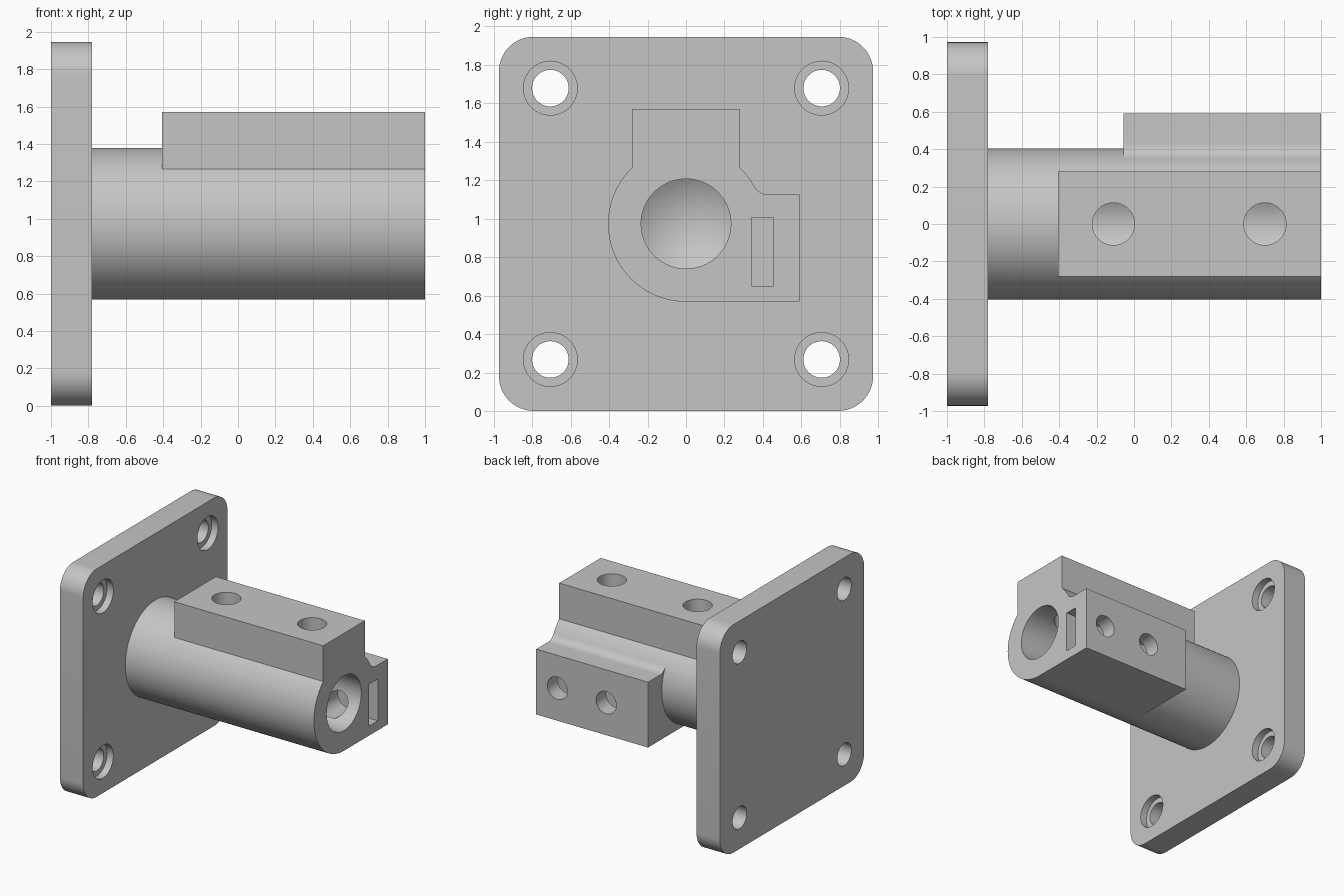
import bpy, bmesh
from math import sin, cos, pi, atan2, tan, radians, hypot
from mathutils import Vector

cube = bpy.data.objects.get("Cube")
if cube:
    bpy.data.objects.remove(cube, do_unlink=True)

grey = bpy.data.materials.new("plain grey")
grey.use_nodes = True
COLOUR = (0.56, 0.56, 0.56, 1)
grey.diffuse_color = COLOUR
grey.node_tree.nodes["Principled BSDF"].inputs["Base Color"].default_value = COLOUR

AXIS_Z = 0.973          # height of the tube axis
TUBE_R = 0.405
BORE_R = 0.233


def finish(name, bm):
    bmesh.ops.recalc_face_normals(bm, faces=bm.faces)
    mesh = bpy.data.meshes.new(name)
    bm.to_mesh(mesh)
    bm.free()
    mesh.materials.append(grey)
    ob = bpy.data.objects.new(name, mesh)
    bpy.context.collection.objects.link(ob)
    return ob


def prism(name, outline, x0, x1):
    """Extrude a (y, z) outline along x."""
    bm = bmesh.new()
    face = bm.faces.new([bm.verts.new((x0, y, z)) for y, z in outline])
    out = bmesh.ops.extrude_face_region(bm, geom=[face])
    moved = [v for v in out["geom"] if isinstance(v, bmesh.types.BMVert)]
    bmesh.ops.translate(bm, verts=moved, vec=(x1 - x0, 0, 0))
    return finish(name, bm)


def rod(name, start, end, radius, tip=0, sides=64):
    """Round rod between two points, with an optional conical tip past the end."""
    a, b = Vector(start), Vector(end)
    turn = (b - a).to_track_quat("Z", "Y")
    bm = bmesh.new()
    ring = [(radius * cos(2 * pi * i / sides), radius * sin(2 * pi * i / sides)) for i in range(sides)]
    low = [bm.verts.new(a + turn @ Vector((u, v, 0))) for u, v in ring]
    high = [bm.verts.new(b + turn @ Vector((u, v, 0))) for u, v in ring]
    apex = bm.verts.new(b + turn @ Vector((0, 0, tip))) if tip else None
    bm.faces.new(low)
    for i in range(sides):
        j = (i + 1) % sides
        bm.faces.new((low[i], low[j], high[j], high[i]))
        if apex:
            bm.faces.new((high[i], high[j], apex))
    if not apex:
        bm.faces.new(high)
    return finish(name, bm)


def box(y0, y1, z0, z1):
    return [(y0, z0), (y1, z0), (y1, z1), (y0, z1)]


def arc(y, z, r, a0, a1, steps=16):
    angles = [a0 + (a1 - a0) * i / steps for i in range(steps + 1)]
    return [(y + r * cos(a), z + r * sin(a)) for a in angles]


def combine(target, other, operation):
    other.hide_render = True
    mod = target.modifiers.new(operation, "BOOLEAN")
    mod.operation, mod.solver, mod.object = operation, "EXACT", other
    bpy.context.view_layer.objects.active = target
    bpy.ops.object.modifier_apply(modifier=mod.name)
    bpy.data.objects.remove(other, do_unlink=True)


def smooth(ob):
    bpy.ops.object.select_all(action="DESELECT")
    ob.select_set(True)
    bpy.context.view_layer.objects.active = ob
    bpy.ops.object.shade_smooth_by_angle(angle=radians(25))


# Mounting plate with rounded corners
HALF, CORNER = 0.972, 0.18
outline = []
for k, (sy, sz) in enumerate([(1, 1), (-1, 1), (-1, -1), (1, -1)]):
    c = HALF - CORNER
    outline += arc(sy * c, AXIS_Z + sz * c, CORNER, k * pi / 2, (k + 1) * pi / 2)
plate = prism("mounting_plate", outline, -1, -0.78)

# Counterbored screw holes
for y in (-0.705, 0.705):
    for z in (AXIS_Z - 0.705, AXIS_Z + 0.705):
        combine(plate, rod("screw_hole", (-1.1, y, z), (-0.7, y, z), 0.095), "DIFFERENCE")
        combine(plate, rod("counterbore", (-0.84, y, z), (-0.7, y, z), 0.14), "DIFFERENCE")
smooth(plate)

# Tube with the upper clamp block
tube = rod("clamp_tube", (-0.78, 0, AXIS_Z), (1, 0, AXIS_Z), TUBE_R, sides=128)
combine(tube, prism("upper_block", box(-0.28, 0.28, AXIS_Z, 1.57), -0.405, 1), "UNION")

# Side block, blended into the tube by a concave fillet
TOP, FILLET, FILLET_Y = 1.125, 0.087, 0.43
fillet_z = TOP + FILLET
toward_axis = atan2(AXIS_Z - fillet_z, -FILLET_Y) + 2 * pi
side = [(0, AXIS_Z - TUBE_R), (0.59, AXIS_Z - TUBE_R), (0.59, TOP)]
side += arc(FILLET_Y, fillet_z, FILLET, 1.5 * pi, toward_axis, 10)
side += [(0, AXIS_Z)]
combine(tube, prism("side_block", side, -0.055, 1), "UNION")

# Blind bore with drill tip
combine(tube, rod("bore", (1.1, 0, AXIS_Z), (-0.41, 0, AXIS_Z), BORE_R,
                  tip=BORE_R / tan(radians(59)), sides=96), "DIFFERENCE")
# Nut slot
combine(tube, prism("nut_slot", box(0.34, 0.455, 0.65, 1.005), 0.15, 1.1), "DIFFERENCE")
# Clamping screw holes from the top and the side
for x in (-0.11, 0.70):
    combine(tube, rod("top_hole", (x, 0, 1.7), (x, 0, AXIS_Z), 0.113), "DIFFERENCE")
for x in (0.34, 0.80):
    combine(tube, rod("side_hole", (x, 0.7, 0.845), (x, 0.1, 0.845), 0.095), "DIFFERENCE")
smooth(tube)
